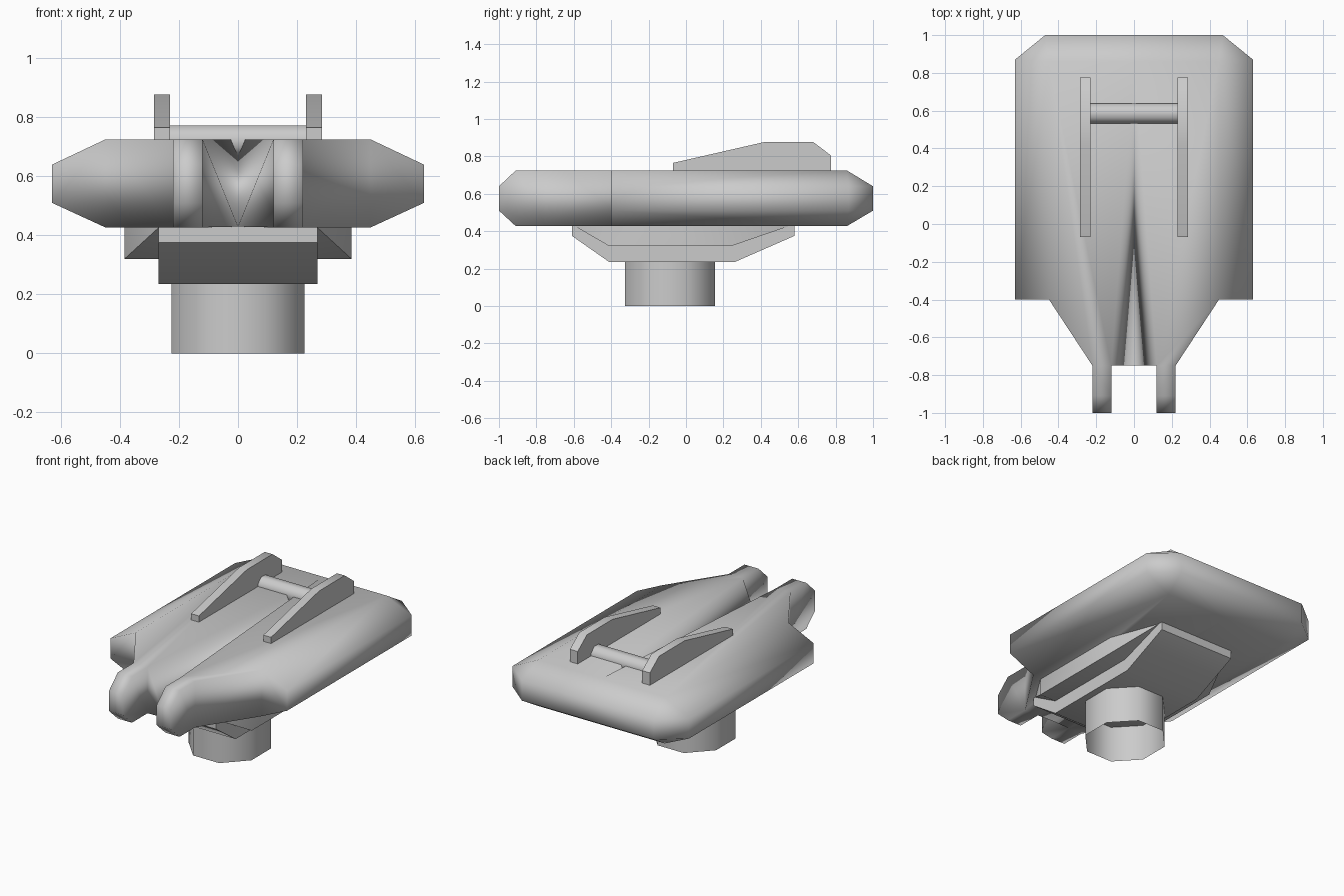
import bpy, bmesh
from math import pi, cos, sin

if "Cube" in bpy.data.objects:
    bpy.data.objects.remove(bpy.data.objects["Cube"])


def finish(name, bm, angle=None):
    bmesh.ops.remove_doubles(bm, verts=bm.verts, dist=1e-5)
    bmesh.ops.recalc_face_normals(bm, faces=bm.faces)
    me = bpy.data.meshes.new(name)
    bm.to_mesh(me)
    bm.free()
    ob = bpy.data.objects.new(name, me)
    bpy.context.collection.objects.link(ob)
    bpy.ops.object.select_all(action='DESELECT')
    ob.select_set(True)
    bpy.context.view_layer.objects.active = ob
    if angle is None:
        bpy.ops.object.shade_smooth()
    else:
        bpy.ops.object.shade_smooth_by_angle(angle=angle)
    return ob


def side_prism(name, profile, x0, x1, angle=None):
    """Extrude a (y, z) profile from x0 to x1."""
    bm = bmesh.new()
    f = bm.faces.new([bm.verts.new((x0, y, z)) for y, z in profile])
    r = bmesh.ops.extrude_face_region(bm, geom=[f])
    for v in r['geom']:
        if isinstance(v, bmesh.types.BMVert):
            v.co.x = x1
    # extrude drops the source face, so close that end again
    bmesh.ops.holes_fill(bm, edges=[e for e in bm.edges if e.is_boundary], sides=0)
    return finish(name, bm, angle)


# Main housing: half outline, built for the upper and lower skin, then mirrored
pts = {'c': (0, .86, 0), 'a': (.45, .86, 0), 'b': (.45, -.4, 0),
       'd': (.22, -.75, 0), 'e': (.12, -.75, 0),
       'f': (.22, -.91, 0), 'g': (.12, -.91, 0),
       'h': (.22, -1, 1), 'i': (.12, -1, 1),
       'j': (0, 1, 1), 'k': (.47, 1, 1), 'l': (.63, .87, 1), 'm': (.63, -.4, 1)}
top_z, low_z = (.725, .64), (.427, .51)
skin = ['cabde', 'cev', 'cjka', 'akl', 'almb', 'dfge', 'fhig']   # v = groove foot
walls = ['jkKJ', 'klLK', 'lmML', 'bmMB', 'bdDB', 'dfhHFD', 'egiIGE', 'hiIH', 'evE']
bm = bmesh.new()
for s in (1, -1):
    V = {'v': bm.verts.new((0, -.75, .43))}
    for key, (x, y, lv) in pts.items():
        V[key] = bm.verts.new((s * x, y, top_z[lv]))
        V[key.upper()] = bm.verts.new((s * x, y, low_z[lv]))
    for face in skin:
        bm.faces.new([V[k] for k in face])
        bm.faces.new([V[k if k == 'v' else k.upper()] for k in face])
    for face in walls:
        bm.faces.new([V[k] for k in face])
finish('main_housing', bm)

# Sight fins and the bar between them
fin = [(-.07, .71), (-.07, .765), (.42, .877), (.68, .877), (.775, .805), (.775, .71)]
for side, s in (('right', 1), ('left', -1)):
    side_prism('fin_' + side, fin, s * .23, s * .285, .9)
bar = [(.585 + .057 * cos(pi * (k + .5) / 4), .72 + .057 * sin(pi * (k + .5) / 4)) for k in range(8)]
side_prism('cross_bar', bar, -.235, .235, .9)

# Under-body: central keel block with a ledge block on each side
keel = [(-.61, .43), (-.61, .375), (-.41, .235), (.26, .235), (.58, .375), (.58, .43)]
side_prism('keel_block', keel, -.27, .27, .7)
for side, s in (('right', 1), ('left', -1)):
    bm = bmesh.new()
    for x, y, z in [(.385, -.41, .43), (.385, .24, .43), (.385, -.41, .32), (.385, .24, .32),
                    (.265, -.6, .43), (.265, .56, .43), (.265, -.41, .32), (.265, .24, .32)]:
        bm.verts.new((s * x, y, z))
    bmesh.ops.convex_hull(bm, input=bm.verts)
    finish('ledge_' + side, bm, .7)

# Pedestal: open eight-sided tube
bm = bmesh.new()
ring = [(.225 * cos(pi * (k + .5) / 4) / cos(pi / 8),
         -.085 + .24 * sin(pi * (k + .5) / 4) / cos(pi / 8)) for k in range(8)]
lo = [bm.verts.new((x, y, 0)) for x, y in ring]
hi = [bm.verts.new((x, y, .24)) for x, y in ring]
for k in range(8):
    n = (k + 1) % 8
    bm.faces.new((lo[k], lo[n], hi[n], hi[k]))
finish('pedestal', bm, .9)
